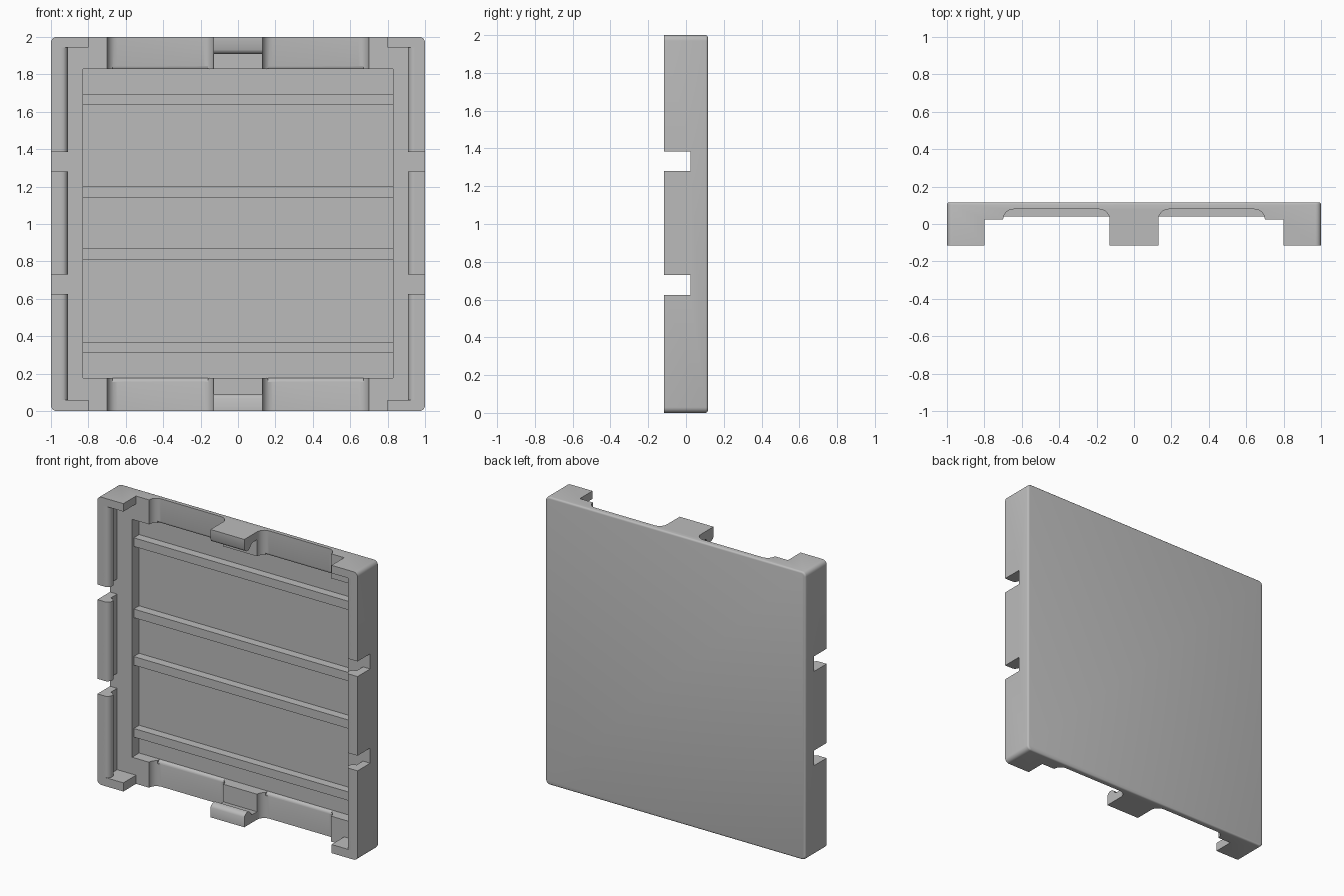
import bpy, bmesh, math
from mathutils import Vector

cube = bpy.data.objects.get("Cube")
if cube:
    bpy.data.objects.remove(cube, do_unlink=True)

FRONT, BACK, RIM, POCKET, FLOOR, RIB = -0.116, 0.116, 0.023, 0.079, 0.1, 0.041

grey = bpy.data.materials.new("light grey plastic")
grey.use_nodes = True
colour = (0.5, 0.5, 0.5, 1)
grey.diffuse_color = colour
grey.node_tree.nodes["Principled BSDF"].inputs["Base Color"].default_value = colour


def prism(name, points, axis, lo, hi):
    """Extrude a 2D outline along an axis; points keep the other axes in xyz order."""
    bm = bmesh.new()
    verts = []
    for p in points:
        co = list(p)
        co.insert("xyz".index(axis), lo)
        verts.append(bm.verts.new(co))
    face = bm.faces.new(verts)
    ext = bmesh.ops.extrude_face_region(bm, geom=[face])
    move = Vector([hi - lo if a == axis else 0 for a in "xyz"])
    bmesh.ops.translate(bm, vec=move, verts=[g for g in ext["geom"] if isinstance(g, bmesh.types.BMVert)])
    bmesh.ops.recalc_face_normals(bm, faces=bm.faces)
    mesh = bpy.data.meshes.new(name)
    bm.to_mesh(mesh)
    bm.free()
    mesh.materials.append(grey)
    obj = bpy.data.objects.new(name, mesh)
    bpy.context.collection.objects.link(obj)
    return obj


def box(name, x0, x1, y0, y1, z0, z1):
    return prism(name, [(x0, y0), (x1, y0), (x1, y1), (x0, y1)], "z", z0, z1)


def select(obj):
    bpy.ops.object.select_all(action="DESELECT")
    bpy.context.view_layer.objects.active = obj
    obj.select_set(True)


def cut(obj, cutter):
    cutter.hide_render = True
    mod = obj.modifiers.new("cut", "BOOLEAN")
    mod.operation, mod.solver, mod.object = "DIFFERENCE", "EXACT", cutter
    select(obj)
    bpy.ops.object.modifier_apply(modifier=mod.name)
    bpy.data.objects.remove(cutter, do_unlink=True)


def smooth(obj):
    select(obj)
    bpy.ops.object.shade_smooth_by_angle(angle=math.radians(35))


def arc(cx, cy, r, start, end, steps=6):
    angles = [math.radians(start + (end - start) * i / steps) for i in range(steps + 1)]
    return [(cx + r * math.cos(a), cy + r * math.sin(a)) for a in angles]


def flip(points, side):
    """Turn heights at the bottom edge into heights at the top edge."""
    return [(a, 2 - z) if side else (a, z) for a, z in points]


# Outer block: rounded corners and softened back edge
body = box("tray_body", -1, 1, FRONT, BACK, 0, 2)
bm = bmesh.new()
bm.from_mesh(body.data)
corners = [e for e in bm.edges if abs(e.verts[0].co.y - e.verts[1].co.y) > 0.1]
bmesh.ops.bevel(bm, geom=corners, offset=0.03, segments=5, profile=0.5, affect="EDGES")
back = [e for e in bm.edges if all(v.co.y > BACK - 0.001 for v in e.verts)]
bmesh.ops.bevel(bm, geom=back, offset=0.012, segments=3, profile=0.5, affect="EDGES")
bm.to_mesh(body.data)
bm.free()

# Hollow inside the walls, open top and bottom ends, sunken panel
cut(body, box("hollow_cutter", -0.945, 0.945, -0.2, RIM, 0.06, 1.945))
cut(body, box("end_cutter", -0.8, 0.8, -0.2, RIM, -0.1, 2.1))
cut(body, box("panel_cutter", -0.83, 0.83, -0.2, FLOOR, 0.177, 1.83))

# Filleted pockets at both ends, with a rounded inner edge
r = POCKET - RIM
for x0, x1 in ((-0.7, -0.13), (0.13, 0.7)):
    outline = [(x0, -0.2), (x1, -0.2)]
    outline += arc(x1 - r, RIM, r, 0, 90) + arc(x0 + r, RIM, r, 90, 180)
    for top in (False, True):
        z0, z1 = (1.8, 2.1) if top else (-0.1, 0.2)
        cut(body, prism("pocket_cutter", outline, "z", z0, z1))
        edge = arc(FLOOR, 0.156, 0.021, 180, 90, 4) + [(FLOOR, 0.19), (POCKET - 0.01, 0.19), (POCKET - 0.01, 0.156)]
        cut(body, prism("edge_cutter", flip(edge, top), "x", x0 + 0.03, x1 - 0.03))

# Notches through the side walls
notches = ((0.625, 0.73), (1.28, 1.385))
for z0, z1 in notches:
    cut(body, box("notch_cutter", -1.1, 1.1, -0.2, RIM, z0, z1))
smooth(body)

# Ribs across the panel
for i, z in enumerate((0.31, 0.81, 1.14, 1.635)):
    box(f"panel_rib_{i + 1}", -0.83, 0.83, RIB, FLOOR + 0.005, z, z + 0.06)

# Snap beads along the inside of the side walls
bead = [(0.96, FRONT), (0.935, FRONT), (0.922, -0.11), (0.91, -0.092),
        (0.91, -0.07), (0.922, -0.055), (0.945, -0.045), (0.96, -0.045)]
spans = ((0.06, notches[0][0]), (notches[0][1], notches[1][0]), (notches[1][1], 1.945))
for name, side in (("left", 1), ("right", -1)):
    for i, (z0, z1) in enumerate(spans):
        smooth(prism(f"{name}_bead_{i + 1}", [(side * x, y) for x, y in bead], "z", z0, z1))

# Hooked clips in the middle of the top and bottom ends
hook = [(RIM + 0.03, 0), (FRONT, 0), (FRONT, 0.068), (-0.108, 0.082), (-0.09, 0.092),
        (-0.068, 0.092), (-0.052, 0.08), (-0.04, 0.062), (-0.025, 0.055), (RIM + 0.03, 0.055)]
for name, top in (("bottom_clip", False), ("top_clip", True)):
    smooth(prism(name, flip(hook, top), "x", -0.13, 0.13))
